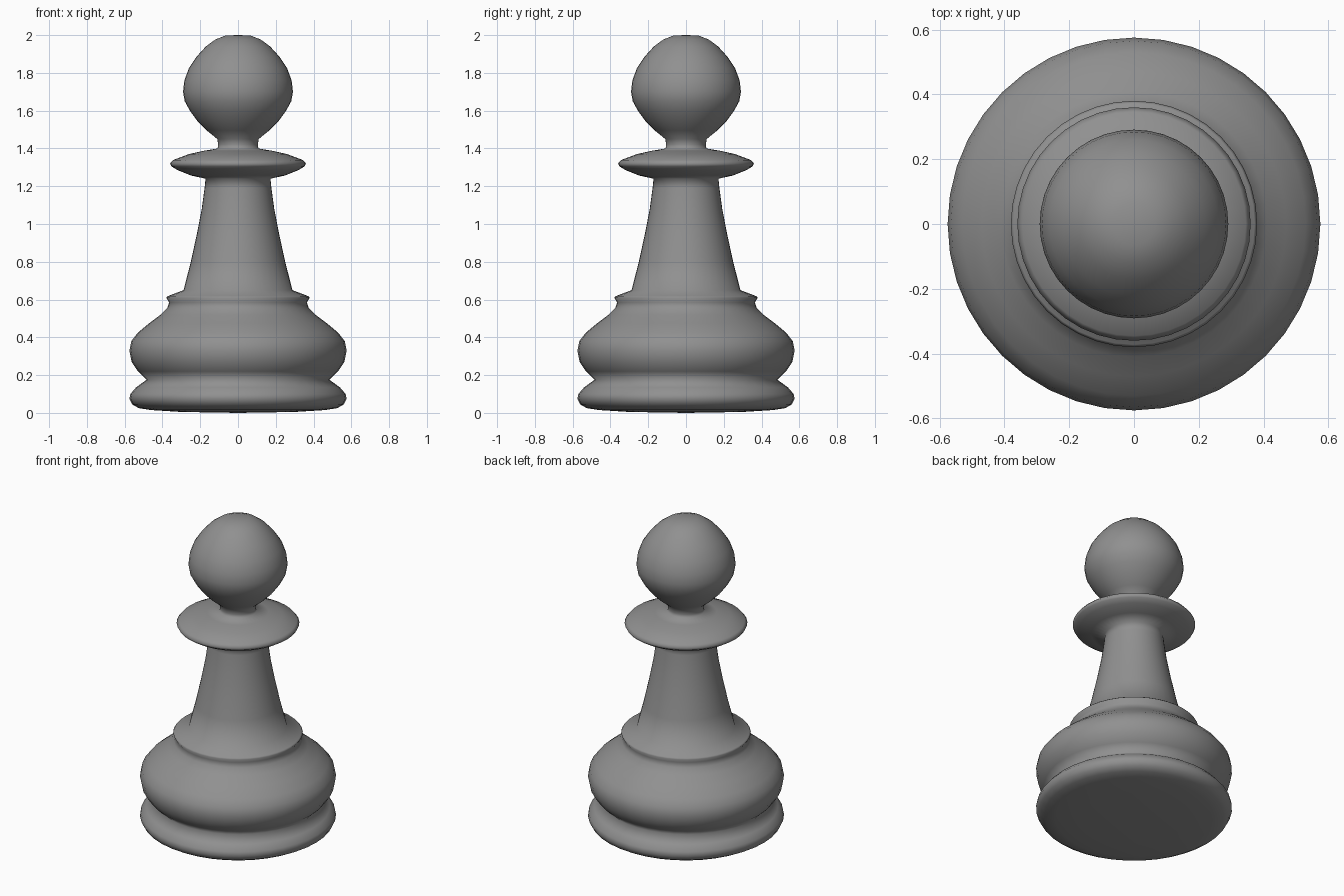
import bpy, bmesh, math

SIDES = 40


def lathe(name, profile, material):
    """Spin an (r, z) profile listed bottom to top about the z axis."""
    bm = bmesh.new()
    rings = []
    for r, z in profile:
        if r == 0:
            rings.append([bm.verts.new((0, 0, z))] * SIDES)
        else:
            rings.append([bm.verts.new((r * math.cos(2 * math.pi * i / SIDES),
                                        r * math.sin(2 * math.pi * i / SIDES), z))
                          for i in range(SIDES)])
    for a, b in zip(rings, rings[1:]):
        for i in range(SIDES):
            j = (i + 1) % SIDES
            face = bm.faces.new(list(dict.fromkeys((a[i], a[j], b[j], b[i]))))
            face.smooth = True
    mesh = bpy.data.meshes.new(name)
    bm.to_mesh(mesh)
    bm.free()
    mesh.materials.append(material)
    obj = bpy.data.objects.new(name, mesh)
    bpy.context.collection.objects.link(obj)
    return obj


dark_grey = bpy.data.materials.new("dark_grey")
dark_grey.diffuse_color = (0.28, 0.28, 0.28, 1)

# Foot ring with closed underside
foot_ring = [(0, 0), (0.30, 0.005), (0.46, 0.015), (0.525, 0.025), (0.56, 0.045),
             (0.575, 0.075), (0.57, 0.10), (0.54, 0.135), (0.485, 0.175)]

# Bulging base and its lipped shoulder
base_bulge = [(0.53, 0.22), (0.563, 0.27), (0.575, 0.33), (0.565, 0.38), (0.53, 0.425),
              (0.47, 0.475), (0.41, 0.52), (0.375, 0.555), (0.365, 0.585), (0.38, 0.61),
              (0.372, 0.618), (0.288, 0.65)]

# Tapered stem
stem = [(0.25, 0.80), (0.217, 0.95), (0.192, 1.08), (0.177, 1.19), (0.172, 1.24)]

# Thin disc collar
collar = [(0.25, 1.257), (0.32, 1.285), (0.352, 1.305), (0.36, 1.32), (0.345, 1.338),
          (0.26, 1.37), (0.18, 1.388), (0.108, 1.40)]

# Short neck and round head
head = [(0.105, 1.42), (0.11, 1.45), (0.165, 1.495), (0.215, 1.545), (0.255, 1.60),
        (0.282, 1.65), (0.291, 1.70), (0.284, 1.76), (0.26, 1.825), (0.22, 1.885),
        (0.17, 1.94), (0.12, 1.977), (0.065, 1.998), (0, 2.0)]

# One continuous turned body, smooth through every crease
lathe("turned_body", foot_ring + base_bulge + stem + collar + head, dark_grey)
